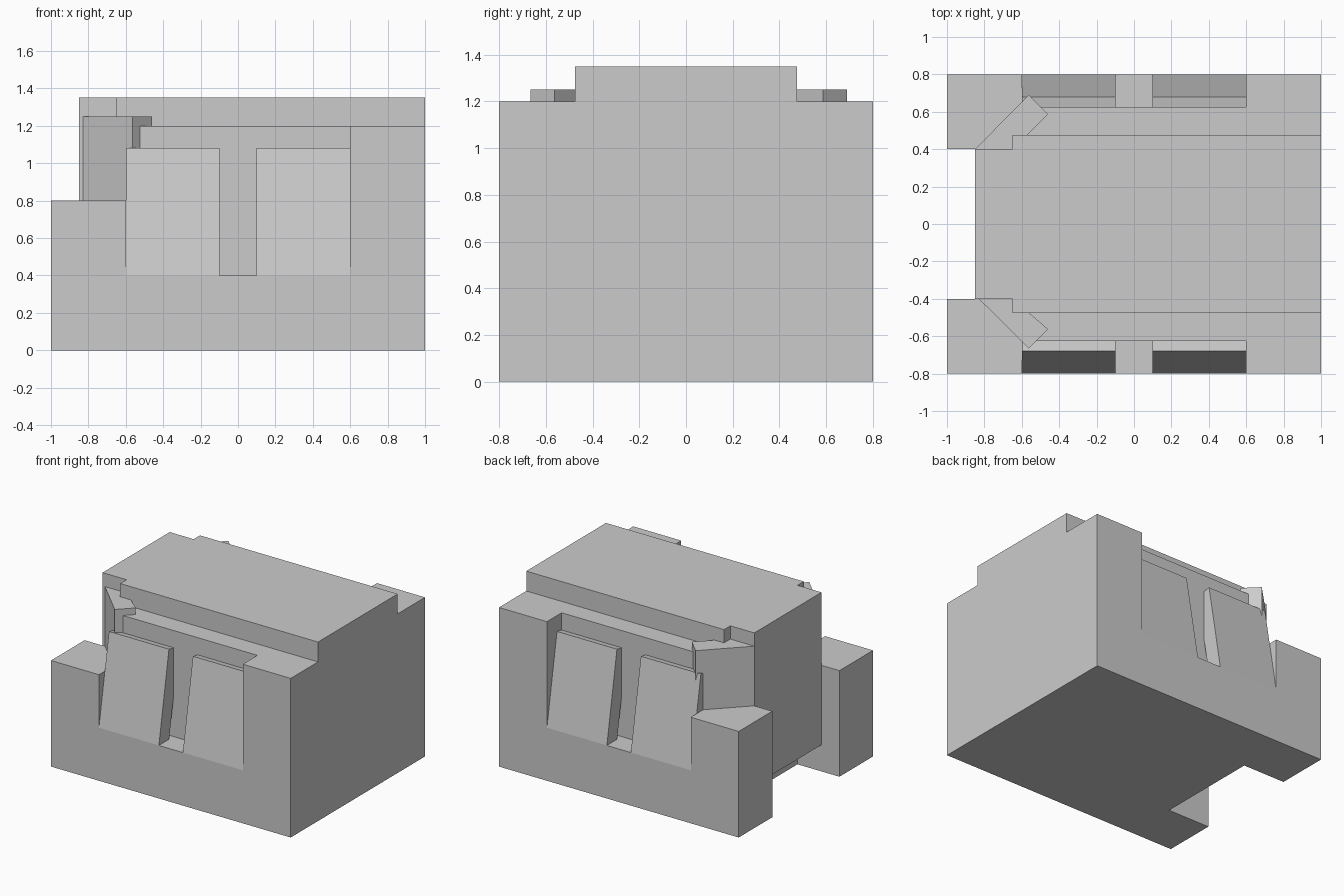
import bpy, bmesh
from mathutils import Vector

if "Cube" in bpy.data.objects:
    bpy.data.objects.remove(bpy.data.objects["Cube"])


def prism(name, pts, vec, place):
    """Closed prism: 2D profile mapped to 3D by place(), extruded along vec."""
    bm = bmesh.new()
    face = bm.faces.new([bm.verts.new(place(a, b)) for a, b in pts])
    ext = bmesh.ops.extrude_face_region(bm, geom=[face])["geom"]
    bmesh.ops.translate(bm, vec=Vector(vec),
                        verts=[v for v in ext if isinstance(v, bmesh.types.BMVert)])
    bmesh.ops.recalc_face_normals(bm, faces=bm.faces)
    mesh = bpy.data.meshes.new(name)
    bm.to_mesh(mesh)
    bm.free()
    obj = bpy.data.objects.new(name, mesh)
    bpy.context.collection.objects.link(obj)
    return obj


def plan(name, pts, z0, z1):
    return prism(name, pts, (0, 0, z1 - z0), lambda x, y: (x, y, z0))


def rect(x0, x1, y0, y1):
    return [(x0, y0), (x1, y0), (x1, y1), (x0, y1)]


def mirrored(half):
    """Complete a half outline (y > 0 side) across y = 0."""
    return half + [(x, -y) for x, y in reversed(half)]


def combine(target, other, operation):
    mod = target.modifiers.new(other.name, "BOOLEAN")
    mod.operation = operation
    mod.solver = "EXACT"
    mod.object = other
    bpy.context.view_layer.objects.active = target
    bpy.ops.object.modifier_apply(modifier=mod.name)
    bpy.data.objects.remove(other, do_unlink=True)


# Main body: U-shaped footprint, open at the -x end
body = plan("body", mirrored([(-0.85, 0.4), (-1, 0.4), (-1, 0.8), (1, 0.8)]), 0, 1.2)

# Undercut below the core between the two corner blocks
combine(body, plan("undercut", rect(-1.1, -0.65, -0.4, 0.4), -0.1, 0.2), "DIFFERENCE")

for s in (1, -1):
    # Side recess and lowered corner block
    recess = [(x, s * y) for x, y in rect(-0.6, 0.6, 0.625, 1)]
    combine(body, plan("recess", recess, 0.4, 1.5), "DIFFERENCE")
    corner = [(-1.1, 0.4), (-0.65, 0.4), (-0.59, 0.625), (-0.59, 1), (-1.1, 1)]
    combine(body, plan("corner", [(x, s * y) for x, y in corner], 0.8, 1.5), "DIFFERENCE")

# Raised roof, narrower at the -x end
roof = [(-0.85, 0.4), (-0.65, 0.4), (-0.65, 0.475), (1, 0.475)]
combine(body, plan("roof", mirrored(roof), 1.2, 1.35), "UNION")

for s, side in ((1, "back"), (-1, "front")):
    # Leaning panels set into each recess
    section = [(0.8, 0.4), (0.68, 1.08), (0.562, 1.059), (0.682, 0.379)]
    for i, x0 in enumerate((-0.6, 0.1)):
        prism(f"{side}_leaning_panel_{i + 1}", section, (0.5, 0, 0),
              lambda y, z: (x0, s * y, z))

    # Diagonal corner slab
    start = -0.85 if s > 0 else -0.83
    tip = 0.69 if s > 0 else 0.665
    slab = [(start, 0.4), (-0.563, tip), (-0.46, tip - 0.103), (-0.647, 0.4)]
    plan(f"{side}_diagonal_slab", [(x, s * y) for x, y in slab], 0.8, 1.25)
